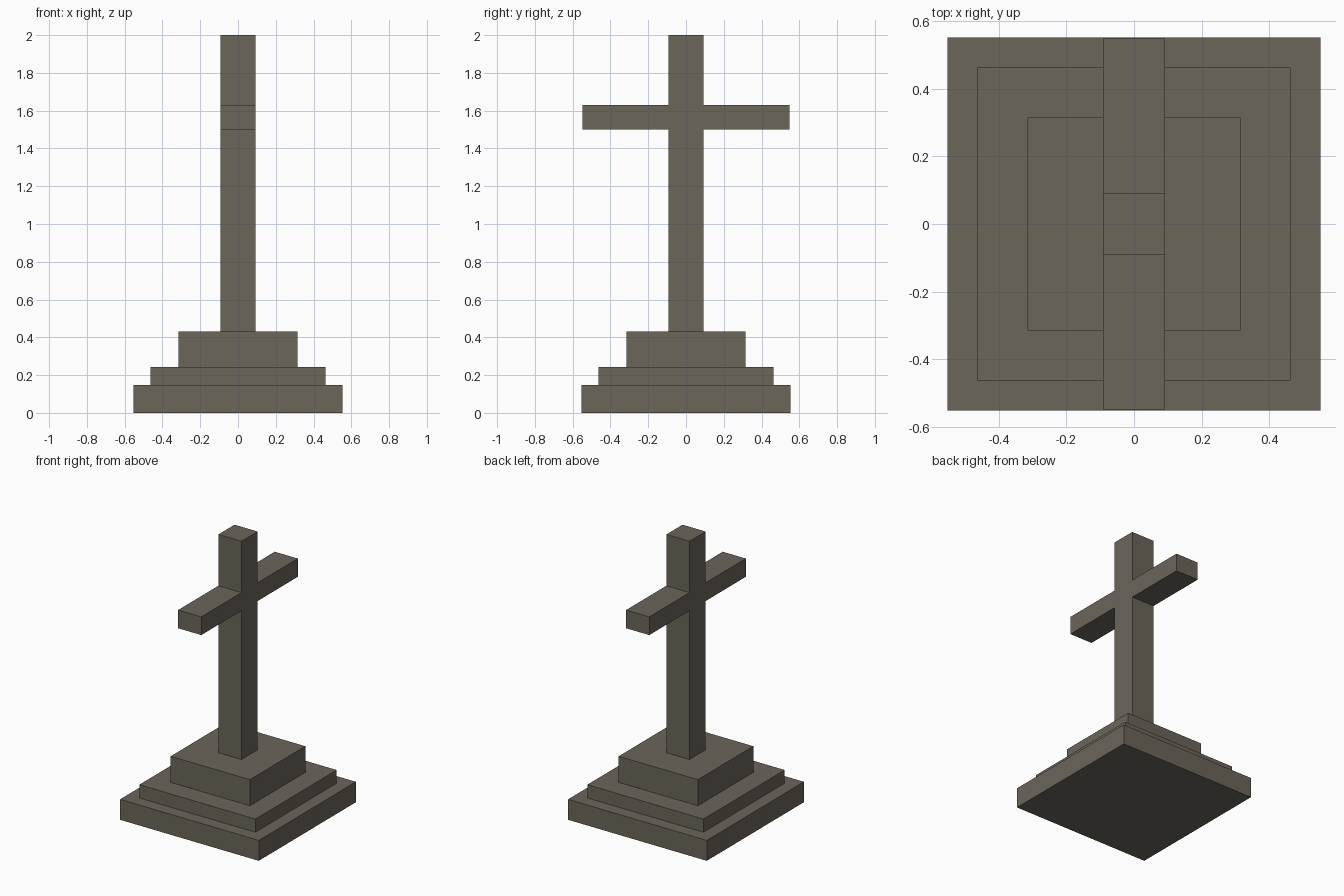
import bpy, bmesh

if "Cube" in bpy.data.objects:
    bpy.data.objects.remove(bpy.data.objects["Cube"])

stone = bpy.data.materials.new("weathered_stone")
stone.diffuse_color = (0.147, 0.133, 0.102, 1.0)
stone.use_nodes = True
stone.node_tree.nodes["Principled BSDF"].inputs["Base Color"].default_value = stone.diffuse_color


def add_object(name, bm):
    bmesh.ops.recalc_face_normals(bm, faces=bm.faces)
    mesh = bpy.data.meshes.new(name)
    bm.to_mesh(mesh)
    bm.free()
    mesh.materials.append(stone)
    obj = bpy.data.objects.new(name, mesh)
    bpy.context.collection.objects.link(obj)
    return obj


def square_slab(name, half, z0, z1):
    bm = bmesh.new()
    bmesh.ops.create_cube(bm, size=1.0)
    for v in bm.verts:
        v.co.x *= 2 * half
        v.co.y *= 2 * half
        v.co.z = z1 if v.co.z > 0 else z0
    return add_object(name, bm)


# Three stepped plinth tiers
square_slab("lower_step", 0.552, 0.0, 0.147)
square_slab("middle_step", 0.462, 0.147, 0.242)
square_slab("upper_step", 0.315, 0.242, 0.43)

# Cross: mirrored outline in the y-z plane, extruded along x
half, arm = 0.092, 0.549
right = [(half, 0.43), (half, 1.5), (arm, 1.5), (arm, 1.631), (half, 1.631), (half, 2.0)]
outline = right + [(-y, z) for y, z in reversed(right)]
bm = bmesh.new()
face = bm.faces.new([bm.verts.new((-half, y, z)) for y, z in outline])
new = bmesh.ops.extrude_face_region(bm, geom=[face])["geom"]
bmesh.ops.translate(bm, vec=(2 * half, 0, 0),
                    verts=[g for g in new if isinstance(g, bmesh.types.BMVert)])
add_object("cross", bm)
